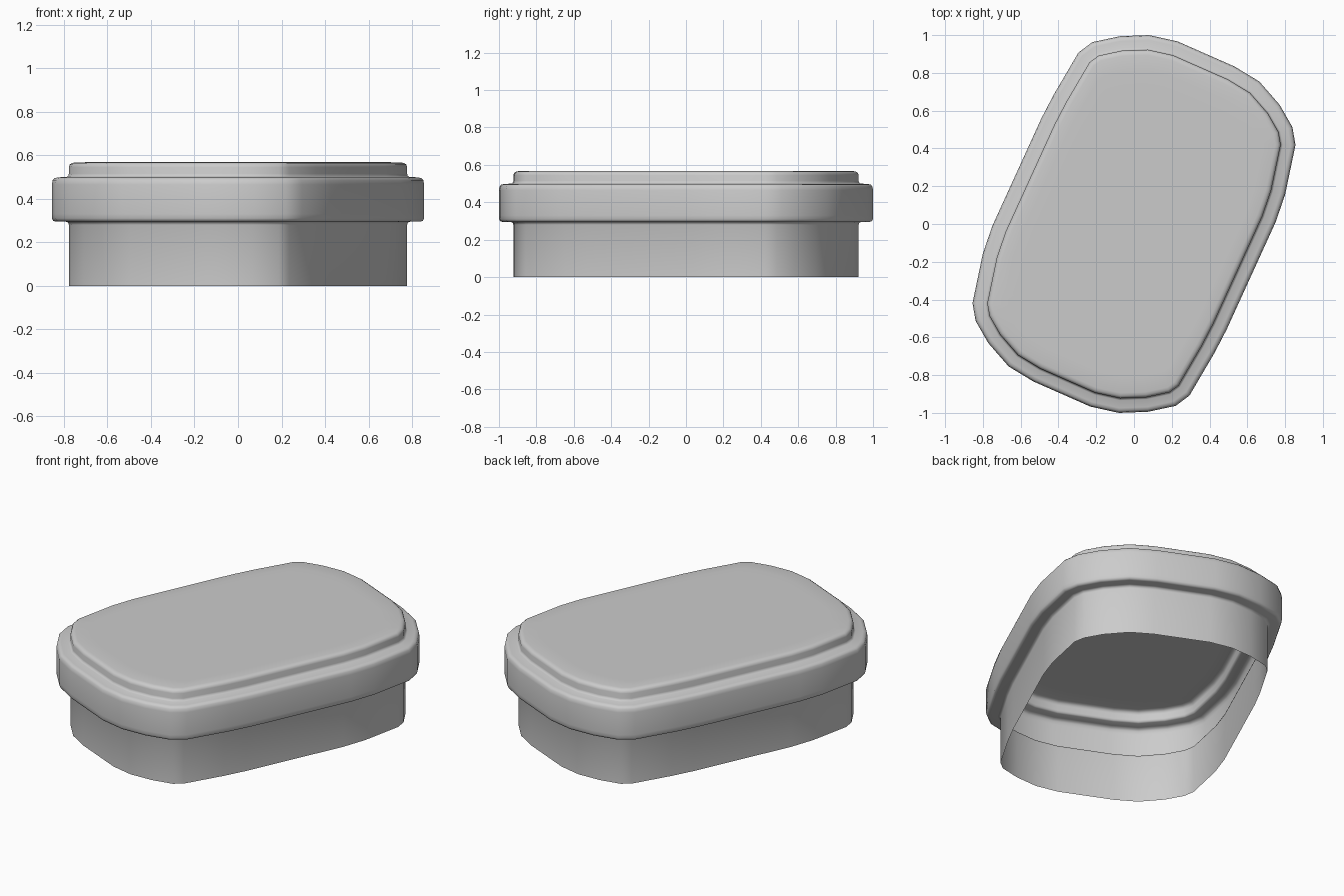
import bpy, bmesh
from mathutils import Vector

if "Cube" in bpy.data.objects:
    bpy.data.objects.remove(bpy.data.objects["Cube"])

# Half of the rounded outline; the other half is its half-turn copy
half = [(0.08, 1.0), (0.23, 0.967), (0.532, 0.834), (0.664, 0.754), (0.772, 0.63),
        (0.839, 0.512), (0.855, 0.418), (0.80, 0.155), (0.75, 0.01), (0.49, -0.56),
        (0.426, -0.683), (0.294, -0.908), (0.22, -0.963), (0.075, -0.994)]
outline = [Vector(p) for p in half] + [-Vector(p) for p in half]


def inset(d):
    """Outline (clockwise) moved inwards by d with mitred corners."""
    pts = []
    for i, p in enumerate(outline):
        a = (p - outline[i - 1]).normalized()
        b = (outline[(i + 1) % len(outline)] - p).normalized()
        na, nb = Vector((a.y, -a.x)), Vector((b.y, -b.x))
        pts.append(p + (na + nb) * (d / (1 + na.dot(nb))))
    return pts


# Profile as (inset, height): sleeve, rim, ledge, raised lid
profile = [(0.077, 0), (0.077, 0.28), (0.073, 0.291), (0.062, 0.295), (0.018, 0.295),
           (0.006, 0.299), (0.001, 0.31), (0.0, 0.33), (0.0, 0.465), (0.004, 0.485),
           (0.012, 0.494), (0.026, 0.498), (0.066, 0.50), (0.074, 0.505), (0.077, 0.515),
           (0.077, 0.545), (0.081, 0.557), (0.091, 0.564), (0.105, 0.567)]

# Thin open-bottomed shell lofted through the profile
bm = bmesh.new()
rings = [[bm.verts.new((p.x, p.y, z)) for p in inset(d)] for d, z in profile]
# Flat lid: shrunken copies of the last ring
for s in (0.9, 0.8):
    rings.append([bm.verts.new((p.x * s, p.y * s, 0.568)) for p in inset(0.105)])
n = len(outline)
for lo, hi in zip(rings, rings[1:]):
    for i in range(n):
        j = (i + 1) % n
        bm.faces.new((lo[j], lo[i], hi[i], hi[j]))
bm.faces.new(rings[-1][::-1])
mesh = bpy.data.meshes.new("button_cap")
bm.to_mesh(mesh)
bm.free()
cap = bpy.data.objects.new("button_cap", mesh)
bpy.context.collection.objects.link(cap)
for poly in mesh.polygons:
    poly.use_smooth = True
